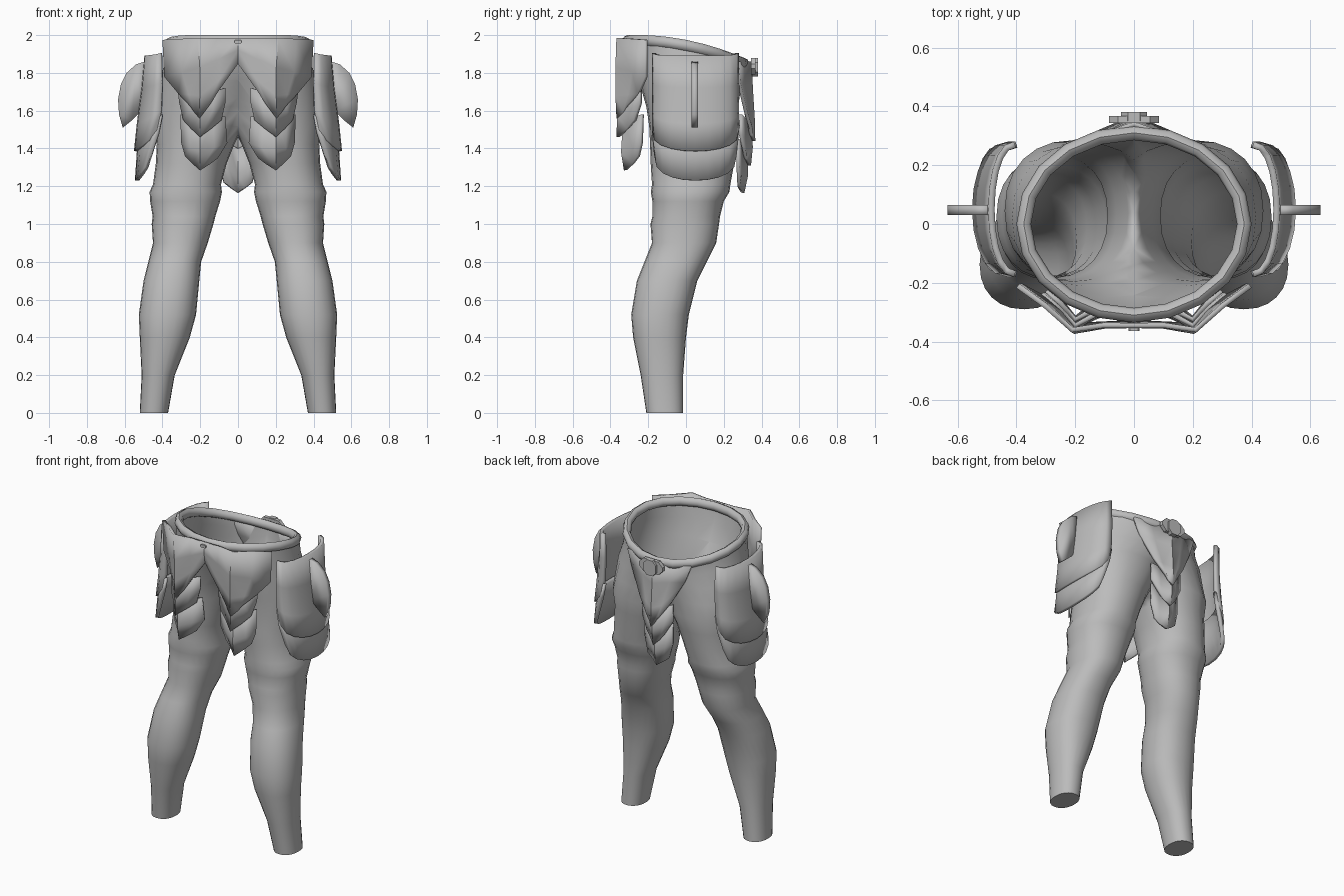
import bpy, bmesh
from math import sin, cos, pi, copysign

cube = bpy.data.objects.get("Cube")
if cube:
    bpy.data.objects.remove(cube)

grey = bpy.data.materials.new("plain grey")
grey.use_nodes = True
colour = (0.5, 0.5, 0.5, 1)
grey.diffuse_color = colour
grey.node_tree.nodes["Principled BSDF"].inputs["Base Color"].default_value = colour


def finish(name, bm, angle=40):
    bmesh.ops.recalc_face_normals(bm, faces=bm.faces)
    mesh = bpy.data.meshes.new(name)
    bm.to_mesh(mesh)
    bm.free()
    mesh.materials.append(grey)
    obj = bpy.data.objects.new(name, mesh)
    bpy.context.collection.objects.link(obj)
    bpy.ops.object.select_all(action="DESELECT")
    obj.select_set(True)
    bpy.context.view_layer.objects.active = obj
    bpy.ops.object.shade_smooth_by_angle(angle=angle * pi / 180)
    return obj


def mirror(obj, bisect=False):
    mod = obj.modifiers.new("Mirror", "MIRROR")
    mod.use_bisect_axis[0] = bisect
    return obj


def solidify(obj, thickness):
    mod = obj.modifiers.new("Thickness", "SOLIDIFY")
    mod.thickness = thickness
    mod.offset = 0
    return obj


def skin(rows, wrap_u=False, wrap_v=False):
    """Join rows of points into a quad surface."""
    bm = bmesh.new()
    grid = [[bm.verts.new(p) for p in row] for row in rows]
    n, m = len(grid), len(grid[0])
    for i in range(n if wrap_v else n - 1):
        for j in range(m if wrap_u else m - 1):
            a, b = grid[i], grid[(i + 1) % n]
            k = (j + 1) % m
            bm.faces.new((a[j], a[k], b[k], b[j]))
    return bm, grid


def waist_z(y):
    return 1.945 - 0.197 * y - 0.37 * y * y


# Trousers: one leg lofted upward into half the hips, cut and mirrored
# columns: height, inner x, outer x, front y, back y
sections = [
    (0.0, .37, .52, -.21, -.015), (0.2, .335, .51, -.24, -.015),
    (0.4, .255, .52, -.28, 0), (0.52, .222, .525, -.29, .015),
    (0.7, .205, .50, -.26, .06), (0.8, .195, .475, -.22, .11),
    (0.9, .16, .45, -.18, .16), (1.0, .13, .457, -.188, .175),
    (1.04, .12, .452, -.178, .18), (1.12, .095, .465, -.178, .2),
    (1.17, .085, .468, -.186, .23), (1.21, .09, .45, -.18, .235),
    (1.32, .06, .435, -.187, .255), (1.42, .02, .43, -.19, .265),
    (1.52, -.03, .44, -.195, .285), (1.62, -.08, .43, -.21, .275),
    (1.75, -.22, .415, -.25, .29), (1.85, -.37, .39, -.29, .3),
    (1.945, -.375, .375, -.31, .31),
]
SIDES = 24
rows = []
for z, x0, x1, y0, y1 in sections:
    row = []
    for i in range(SIDES):
        a = 2 * pi * i / SIDES
        c, s = cos(a), sin(a)
        x = (x0 + x1) / 2 + (x1 - x0) / 2 * copysign(abs(c) ** 0.9, c)
        y = (y0 + y1) / 2 + (y1 - y0) / 2 * copysign(abs(s) ** 0.9, s)
        lift = max(0, (z - 1.6) / 0.345)
        row.append((x, y, z + lift * (waist_z(y) - 1.945)))
    rows.append(row)
bm, grid = skin(rows, wrap_u=True)
bm.faces.new(grid[0])
mirror(finish("trousers", bm, 50), bisect=True)

# Rolled waistband following the tilted top of the hips
rows = []
for i in range(20):
    a = 2 * pi * i / 20
    row = []
    for j in range(8):
        b = 2 * pi * j / 8
        y = 0.31 * sin(a)
        out = 0.025 * cos(b)
        row.append(((0.375 + out) * cos(a), (0.31 + out) * sin(a), waist_z(y) + 0.03 * sin(b)))
    rows.append(row)
finish("waistband", skin(rows, wrap_u=True, wrap_v=True)[0], 50)


def ridged_plate(name, rows, thickness=0.018):
    """Plate whose rows each hold an inner, ridge and outer point."""
    fine = []
    for row in rows:
        a, b, c = row
        ab = [(p + q) / 2 for p, q in zip(a, b)]
        bc = [(p + q) / 2 for p, q in zip(b, c)]
        ab[1] -= copysign(0.008, -b[1])  * -1
        bc[1] -= copysign(0.008, -b[1]) * -1
        fine.append((a, ab, b, bc, c))
    return solidify(finish(name, skin(fine)[0]), thickness)


# Front skirt: three overlapping pointed plates on each side
mirror(ridged_plate("front_upper_plate", [
    [(0, -.345, 1.985), (.21, -.36, 1.985), (.395, -.21, 1.975)],
    [(0, -.345, 1.92), (.2, -.365, 1.83), (.385, -.21, 1.78)],
    [(0, -.335, 1.85), (.2, -.365, 1.68), (.31, -.25, 1.69)],
    [(.1, -.34, 1.71), (.2, -.36, 1.56), (.25, -.31, 1.625)],
]))
mirror(ridged_plate("front_middle_plate", [
    [(.07, -.29, 1.72), (.2, -.345, 1.68), (.315, -.24, 1.72)],
    [(.07, -.29, 1.64), (.2, -.355, 1.57), (.305, -.24, 1.64)],
    [(.09, -.3, 1.55), (.2, -.36, 1.46), (.285, -.27, 1.55)],
]))
mirror(ridged_plate("front_lower_plate", [
    [(.07, -.27, 1.57), (.2, -.325, 1.55), (.3, -.23, 1.58)],
    [(.06, -.26, 1.43), (.2, -.335, 1.38), (.295, -.235, 1.43)],
    [(.11, -.27, 1.35), (.2, -.32, 1.285), (.275, -.25, 1.36)],
]))


# Back skirt: three overlapping pointed plates on the centre line
def back_plate(name, profile):
    rows = []
    for half, edge_y, edge_z, ridge_y, ridge_z in profile:
        rows.append([(-half, edge_y, edge_z), (0, ridge_y, ridge_z), (half, edge_y, edge_z)])
    ridged_plate(name, rows)


back_plate("back_upper_plate", [(.23, .27, 1.86), (.19, .29, 1.75), (.1, .32, 1.6), (.04, .345, 1.5)]
           and [(.23, .27, 1.86, .34, 1.86), (.19, .28, 1.75, .345, 1.72),
                (.11, .315, 1.6, .355, 1.56), (.04, .345, 1.5, .358, 1.44)])
back_plate("back_middle_plate", [(.11, .29, 1.58, .33, 1.55), (.11, .29, 1.47, .345, 1.41),
                                 (.06, .31, 1.38, .335, 1.31)])
back_plate("back_lower_plate", [(.1, .275, 1.45, .315, 1.4), (.1, .275, 1.32, .32, 1.26),
                                (.075, .28, 1.22, .3, 1.165)])


# Side guards: curved shells with rounded lower edges
def side_guard(name, profile):
    rows = []
    for edge_x, mid_x, edge_z, mid_z in profile:
        row = []
        for j in range(11):
            t = j / 10
            bulge = sin(pi * t)
            pinch = 0.95 if mid_z < 1.3 else 1
            y = 0.05 - 0.22 * cos(pi * t) * pinch
            row.append((edge_x + (mid_x - edge_x) * bulge ** 0.9, y,
                        edge_z + (mid_z - edge_z) * bulge ** 0.6))
        rows.append(row)
    mirror(solidify(finish(name, skin(rows)[0]), 0.022))


side_guard("side_upper_guard", [(.405, .485, 1.905, 1.89), (.4, .5, 1.75, 1.72),
                                (.405, .525, 1.6, 1.53), (.425, .54, 1.5, 1.385)])
side_guard("side_lower_guard", [(.4, .5, 1.58, 1.5), (.42, .525, 1.48, 1.38),
                                (.455, .535, 1.37, 1.23)])

# Side fins: thin rounded blades standing out from the guards
outline = [(.48, 1.865), (.54, 1.845), (.59, 1.8), (.62, 1.74), (.635, 1.66),
           (.63, 1.58), (.61, 1.51), (.56, 1.55), (.51, 1.6)]
bm = bmesh.new()
bm.faces.new([bm.verts.new((x, 0.047, z)) for x, z in outline])
mirror(solidify(finish("side_fin", bm), 0.034))


# Buckles: a shaped back clasp with a round boss, and a small front clasp
def box(name, centre, size, bevel):
    bm = bmesh.new()
    bmesh.ops.create_cube(bm, size=1)
    for v in bm.verts:
        v.co = [c + s * k for c, s, k in zip(centre, size, v.co)]
    edges = [e for e in bm.edges if abs(e.verts[0].co.y - e.verts[1].co.y) > 0.001]
    bmesh.ops.bevel(bm, geom=edges, offset=bevel, segments=1, affect="EDGES")
    finish(name, bm)


box("back_clasp", (0, .355, 1.835), (.17, .024, .085), .03)
box("back_boss", (0, .365, 1.83), (.09, .03, .1), .025)
box("front_clasp", (0, -.357, 1.965), (.036, .012, .02), .004)
